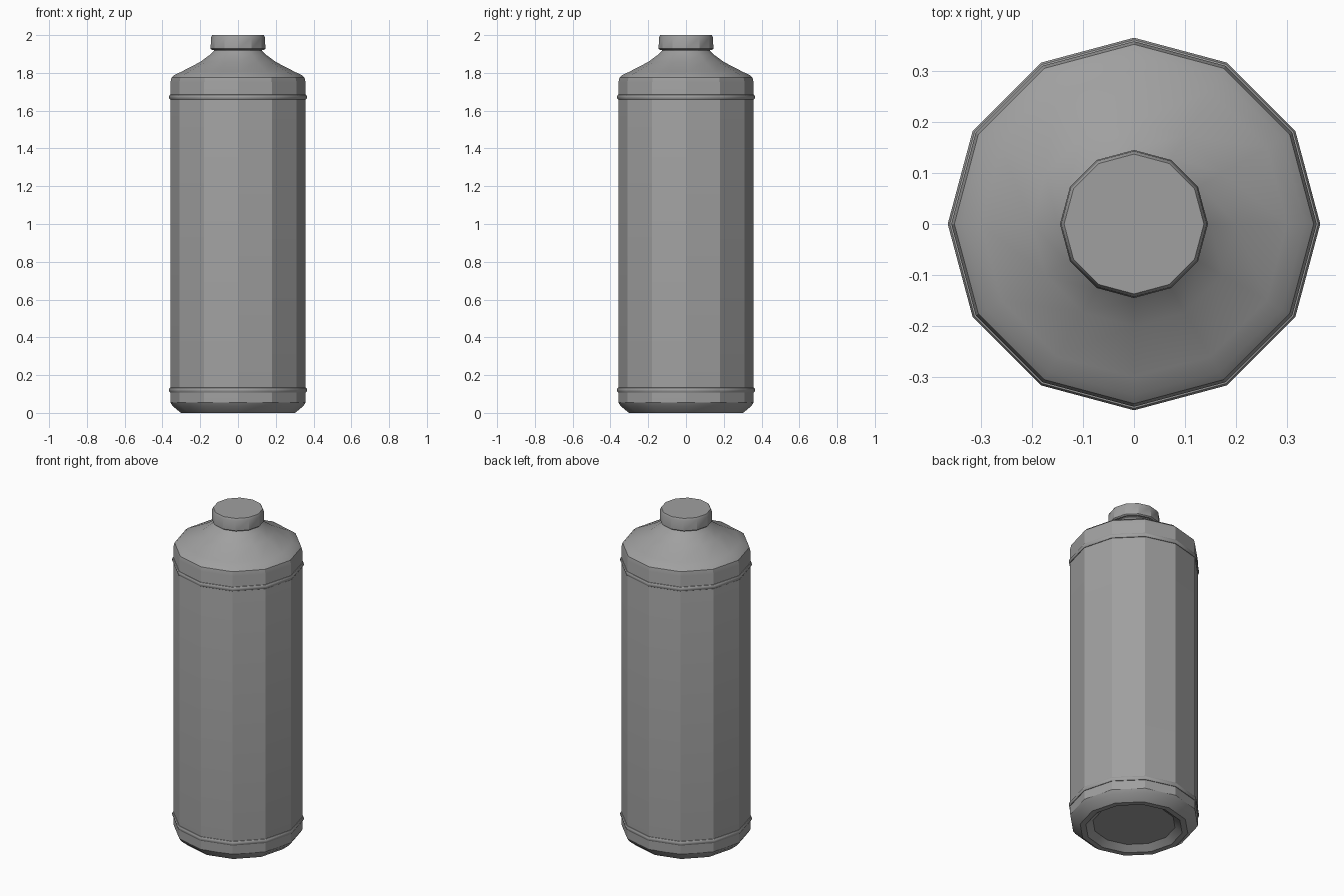
import bpy, bmesh, math

SIDES = 12

old = bpy.data.objects.get("Cube")
if old:
    bpy.data.objects.remove(old, do_unlink=True)

grey = bpy.data.materials.new("plain_grey")
grey.use_nodes = True
colour = (0.35, 0.35, 0.35, 1)
grey.diffuse_color = colour
grey.node_tree.nodes["Principled BSDF"].inputs["Base Color"].default_value = colour


def lathe(name, profile, closed=False):
    """Turn a profile of (radius, height) around z; open ends are capped."""
    bm = bmesh.new()
    rings = []
    for r, z in profile:
        turns = [2 * math.pi * i / SIDES for i in range(SIDES)]
        rings.append([bm.verts.new((r * math.cos(a), r * math.sin(a), z)) for a in turns])
    pairs = list(zip(rings, rings[1:]))
    if closed:
        pairs.append((rings[-1], rings[0]))
    else:
        bm.faces.new(rings[0])
        bm.faces.new(rings[-1])
    for low, high in pairs:
        for i in range(SIDES):
            j = (i + 1) % SIDES
            bm.faces.new((low[i], low[j], high[j], high[i]))
    bmesh.ops.recalc_face_normals(bm, faces=bm.faces)
    mesh = bpy.data.meshes.new(name)
    bm.to_mesh(mesh)
    bm.free()
    mesh.materials.append(grey)
    obj = bpy.data.objects.new(name, mesh)
    bpy.context.collection.objects.link(obj)
    bpy.ops.object.select_all(action="DESELECT")
    obj.select_set(True)
    bpy.context.view_layer.objects.active = obj
    bpy.ops.object.shade_smooth_by_angle(angle=math.radians(29))
    return obj


# Bottle: recessed base, straight wall, rounded shoulder, neck
lathe("bottle_body", [
    (0.23, 0.03), (0.27, 0.0), (0.302, 0.0), (0.345, 0.035), (0.358, 0.055),
    (0.358, 1.75), (0.352, 1.775), (0.335, 1.79), (0.30, 1.806),
    (0.20, 1.858), (0.15, 1.895), (0.127, 1.918), (0.127, 1.95)])

# Raised bands round the wall
for name, z in (("lower_band", 0.121), ("upper_band", 1.672)):
    lathe(name, [(0.35, z - 0.014), (0.361, z - 0.012), (0.365, z - 0.005),
                 (0.365, z + 0.005), (0.361, z + 0.012), (0.35, z + 0.014)], closed=True)

# Screw cap
lathe("cap", [(0.138, 1.922), (0.145, 1.928), (0.143, 1.988), (0.137, 2.0)])
